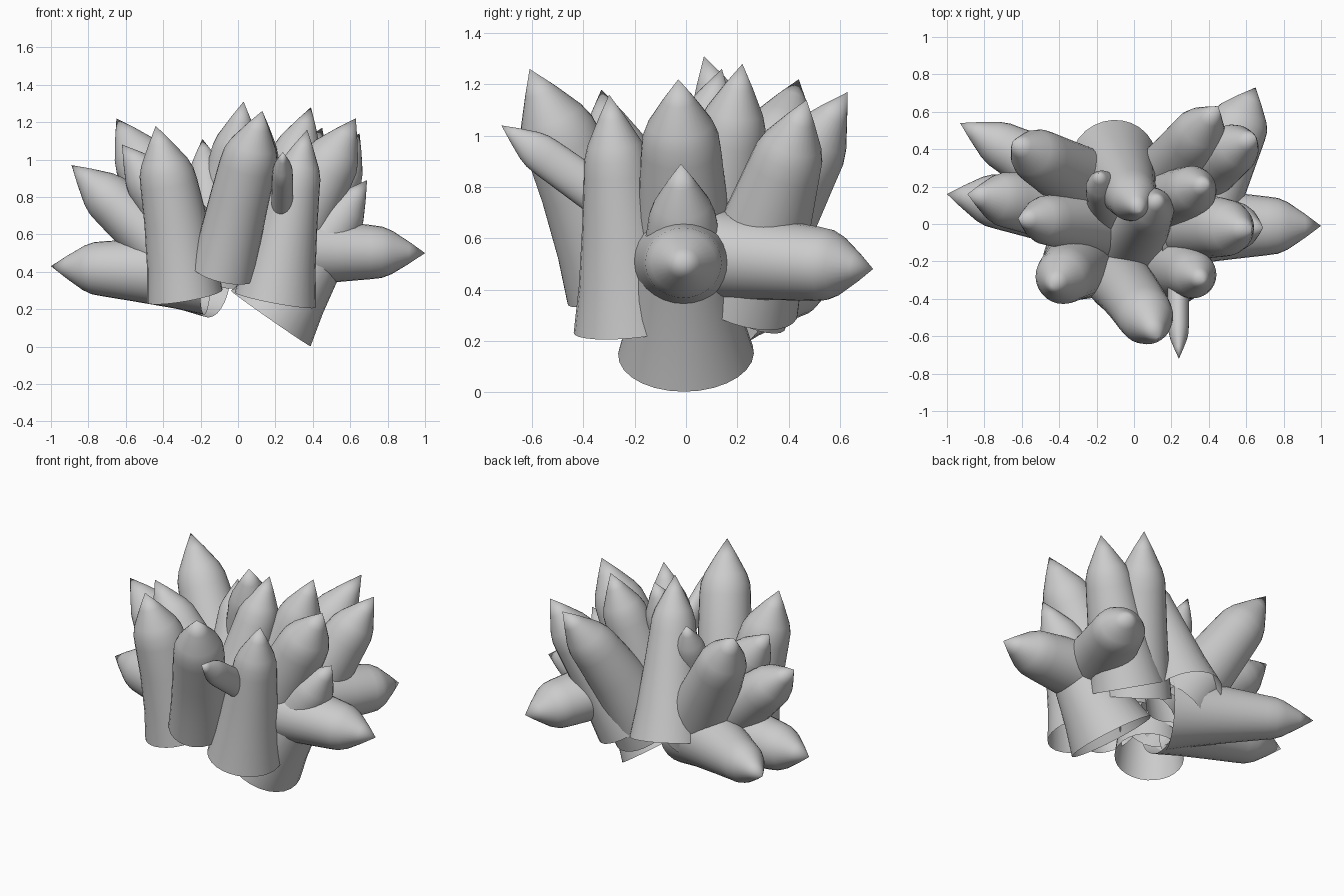
import bpy, bmesh, math
from mathutils import Vector

if "Cube" in bpy.data.objects:
    bpy.data.objects.remove(bpy.data.objects["Cube"])

SIDES = 28
# leaf outline: (fraction along the leaf, blend base->shoulder radius, scale)
OUTLINE = [(0, 0, 1), (.2, .36, 1), (.45, .7, 1), (.66, .97, 1), (.73, 1, .96), (.79, 1, .82), (.9, 1, .41)]


def leaf(name, base, tip, r_base, r_shoulder, bend=0.0, thick=1.0):
    """Open-based tapering tube with a cone tip; bend pulls the middle inward,
    thick scales the section across the broad side."""
    base, tip = Vector(base), Vector(tip)
    axis = tip - base
    out = Vector((tip.x, tip.y, 0)).normalized()
    side = Vector((0, 0, 1)).cross(axis).normalized()
    face = axis.cross(side).normalized()
    bm = bmesh.new()
    rings = []
    for t, k, s in OUTLINE:
        r = (r_base + (r_shoulder - r_base) * k) * s
        c = base + axis * t - out * bend * 4 * t * (1 - t)
        rings.append([bm.verts.new(c + side * r * math.cos(a) + face * r * thick * math.sin(a))
                      for a in (2 * math.pi * i / SIDES for i in range(SIDES))])
    top = bm.verts.new(tip)
    for i in range(SIDES):
        j = (i + 1) % SIDES
        for lo, hi in zip(rings, rings[1:]):
            bm.faces.new((lo[i], lo[j], hi[j], hi[i]))
        bm.faces.new((rings[-1][i], rings[-1][j], top))
    bmesh.ops.recalc_face_normals(bm, faces=bm.faces)
    me = bpy.data.meshes.new(name)
    bm.to_mesh(me)
    bm.free()
    ob = bpy.data.objects.new(name, me)
    bpy.context.collection.objects.link(ob)
    for p in me.polygons:
        p.use_smooth = True


# low spreading leaves
leaf("low_leaf_right", (.15, -.01, .515), (1, -.01, .5), .23, .155, 0, .92)
leaf("low_leaf_left", (-.17, .04, .39), (-1, .16, .43), .22, .145)
leaf("low_leaf_back_left", (-.15, .12, .39), (-.93, .54, .43), .235, .13)
leaf("low_leaf_back_right", (.36, .08, .54), (.65, .73, .48), .2, .16, 0, .9)
leaf("stem_leaf_right", (.175, 0, .15), (.69, -.02, .89), .265, .135, 0, .98)

# middle leaves
leaf("mid_leaf_left", (-.2, .06, .36), (-.89, .16, .97), .215, .15, 0, .92)
leaf("mid_leaf_back_left", (-.18, .17, .4), (-.65, .44, 1.22), .21, .15)
leaf("mid_leaf_inner_left", (-.1, .0, .38), (-.62, .03, 1.08), .2, .135)
leaf("mid_leaf_right", (.2, 0, .4), (.63, -.03, 1.22), .21, .155, .015)
leaf("mid_leaf_far_right", (.24, .22, .36), (.65, .47, 1.14), .225, .14, .0)
leaf("mid_leaf_back_right", (.15, .2, .34), (.45, .63, 1.17), .21, .145, .04)

# upright front leaves
leaf("front_leaf_left", (-.285, -.2, .27), (-.44, -.33, 1.18), .205, .152, .025)
leaf("front_leaf_right", (.2, -.217, .25), (.37, -.3, 1.16), .222, .13, .01)
leaf("front_leaf_centre", (-.082, -.3, .4), (.13, -.61, 1.26), .172, .152, .03)
leaf("front_leaf_small", (.235, -.2, .67), (.24, -.72, 1.04), .062, .055, 0, 1.4)

# upright heart leaves
leaf("back_leaf", (-.11, .33, .38), (.03, .07, 1.31), .235, .135)
leaf("heart_leaf_front", (0, -.08, .45), (.13, .14, 1.26), .185, .125)
leaf("heart_leaf_right", (.12, .08, .4), (.39, .22, 1.28), .2, .135)
leaf("heart_leaf_small", (-.12, .02, .5), (-.19, .27, 1.11), .13, .09)
